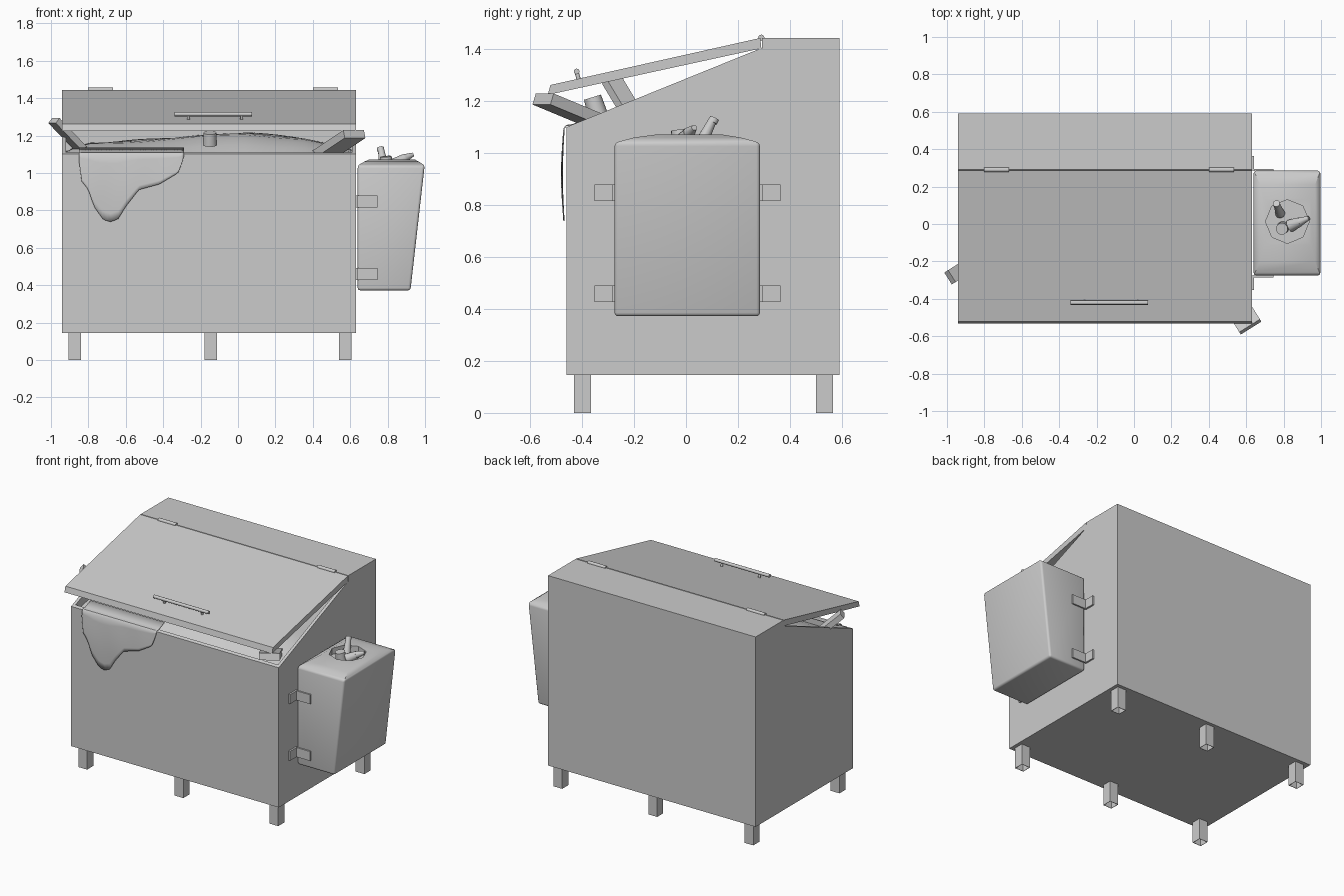
import bpy, bmesh, math
from mathutils import Vector, Matrix

if "Cube" in bpy.data.objects:
    bpy.data.objects.remove(bpy.data.objects["Cube"])


def make(name, verts, faces, smooth=False):
    me = bpy.data.meshes.new(name)
    me.from_pydata(verts, [], faces)
    bm = bmesh.new()
    bm.from_mesh(me)
    bmesh.ops.recalc_face_normals(bm, faces=bm.faces)
    bm.to_mesh(me)
    bm.free()
    ob = bpy.data.objects.new(name, me)
    bpy.context.collection.objects.link(ob)
    if smooth:
        shade(ob, 40)
    return ob


def activate(ob):
    bpy.ops.object.select_all(action='DESELECT')
    ob.select_set(True)
    bpy.context.view_layer.objects.active = ob


def shade(ob, angle):
    activate(ob)
    bpy.ops.object.shade_smooth_by_angle(angle=math.radians(angle))


def loft(name, rings, caps=True, smooth=False):
    n = len(rings[0])
    verts = [v for r in rings for v in r]
    faces = [(k * n + i, k * n + (i + 1) % n, (k + 1) * n + (i + 1) % n, (k + 1) * n + i)
             for k in range(len(rings) - 1) for i in range(n)]
    if caps:
        faces += [tuple(range(n)), tuple(range((len(rings) - 1) * n, len(rings) * n))]
    return make(name, verts, faces, smooth)


def prism(name, profile, x0, x1):
    return loft(name, [[(x, y, z) for y, z in profile] for x in (x0, x1)])


def box(name, x0, x1, y0, y1, z0, z1):
    return prism(name, [(y0, z0), (y1, z0), (y1, z1), (y0, z1)], x0, x1)


def rod(name, a, b, r0, r1, sides=12):
    a, b = Vector(a), Vector(b)
    q = (b - a).to_track_quat('Z', 'Y')
    rings = [[p + q @ Vector((r * math.cos(t * math.tau / sides), r * math.sin(t * math.tau / sides), 0))
              for t in range(sides)] for p, r in ((a, r0), (b, r1))]
    return loft(name, rings, smooth=sides > 8)


def grid(name, rows, smooth=True):
    n = len(rows[0])
    faces = [(r * n + c, r * n + c + 1, (r + 1) * n + c + 1, (r + 1) * n + c)
             for r in range(len(rows) - 1) for c in range(n - 1)]
    return make(name, [v for r in rows for v in r], faces, smooth)


def cut(ob, cutter):
    m = ob.modifiers.new("cut", 'BOOLEAN')
    m.operation, m.solver, m.object = 'DIFFERENCE', 'EXACT', cutter
    activate(ob)
    bpy.ops.object.modifier_apply(modifier="cut")
    bpy.data.objects.remove(cutter)


def lerp(pts, x):
    for (a, za), (b, zb) in zip(pts, pts[1:]):
        if x <= b:
            return za + (zb - za) * (x - a) / (b - a)
    return pts[-1][1]


L, R = -0.94, 0.63

# Hollow bin with sloped mouth
body = prism("bin_body", [(-0.46, 0.145), (0.59, 0.145), (0.59, 1.402), (0.285, 1.402), (-0.46, 1.10)], L, R)
cut(body, prism("cutter", [(-0.44, 0.17), (0.57, 0.17), (0.57, 1.385), (0.27, 1.385), (0.27, 1.5), (-0.44, 1.5)],
                L + 0.02, R - 0.02))

# Fixed rear top and propped lid
box("rear_top", L, R, 0.292, 0.59, 1.402, 1.443)
prism("lid", [(0.286, 1.443), (0.29, 1.403), (-0.532, 1.224), (-0.522, 1.262)], L, R)

# Hinge barrels
for x in (-0.735, 0.468):
    rod("hinge", (x - 0.067, 0.29, 1.444), (x + 0.067, 0.29, 1.444), 0.012, 0.012)

# Lid handle
rod("handle_bar", (-0.34, -0.421, 1.314), (0.075, -0.421, 1.314), 0.011, 0.011)
for x in (-0.265, 0.02):
    rod("handle_post", (x, -0.412, 1.28), (x, -0.421, 1.312), 0.008, 0.008)

# Six open square tube legs
for x in (-0.872, -0.145, 0.573):
    for y in (-0.398, 0.533):
        h = 0.033
        sq = [(x - h, y - h), (x + h, y - h), (x + h, y + h), (x - h, y + h)]
        leg = loft("leg", [[(a, b, z) for a, b in sq] for z in (0, 0.146)], caps=False)
        s = leg.modifiers.new("wall", 'SOLIDIFY')
        s.thickness = 0.004

# Heap of contents inside the bin
crest = [(-0.92, 1.11), (-0.82, 1.155), (-0.3, 1.19), (0.05, 1.215), (0.35, 1.185), (0.61, 1.12)]
rows = []
for j in range(15):
    y = -0.44 + 1.01 * j / 14
    k = math.sin(min(1, (y + 0.44) / 0.36) * math.pi / 2)
    row = []
    for i in range(25):
        x = -0.92 + 1.53 * i / 24
        row.append((x, y, 1.06 + (lerp(crest, x) - 1.06) * k + 0.006 * math.sin(9 * x) * math.sin(8 * y) * k))
    rows.append(row)
grid("contents_heap", rows)
rod("loose_can", (-0.15, -0.34, 1.15), (-0.15, -0.36, 1.215), 0.038, 0.034)


# Boards sticking out of the mouth
def board(name, end, direction, width, thick, length):
    d = Vector(direction).normalized()
    side = d.cross(Vector((0, 0, 1))).normalized()
    up = side.cross(d)
    e = Vector(end)
    ring = [side * (sx * width / 2) + up * (sz * thick / 2) for sx, sz in ((-1, -1), (1, -1), (1, 1), (-1, 1))]
    return loft(name, [[e + v for v in ring], [e + d * length + v for v in ring]])


board("right_board", (0.622, -0.55, 1.208), (-1.5, 2.4, -1), 0.13, 0.045, 0.42)
board("left_board", (-0.984, -0.285, 1.28), (0.95, 0.6, -1), 0.075, 0.036, 0.32)

# Cloth hanging over the front rim
hem = [(-0.85, 1.06), (-0.84, 0.96), (-0.80, 0.91), (-0.77, 0.82), (-0.72, 0.75), (-0.68, 0.738), (-0.64, 0.755),
       (-0.60, 0.82), (-0.53, 0.91), (-0.42, 0.94), (-0.32, 1.0), (-0.30, 1.05), (-0.29, 1.085)]
rows = []
for i in range(41):
    x = -0.85 + 0.56 * i / 40
    zb = lerp(hem, x)
    row = [(x, -0.38, 1.135), (x, -0.435, 1.112), (x, -0.462, 1.108)]
    for j in range(9):
        z = 1.095 + (zb - 1.095) * j / 8
        d = (1.095 - z) / 0.36
        row.append((x, -0.472 - 0.008 * math.sin(d * math.pi) - 0.004 * math.sin(x * 30) * d * (1 - d), z))
    rows.append(row)
cloth = grid("hanging_cloth", rows)
cloth.modifiers.new("thickness", 'SOLIDIFY').thickness = 0.005

# Tapered side container with octagonal opening
rings = []
for z, x0, x1, y0, y1 in ((0.372, 0.64, 0.922, -0.275, 0.285), (1.04, 0.64, 0.998, -0.275, 0.285),
                          (1.06, 0.675, 0.968, -0.2, 0.21), (1.072, 0.70, 0.945, -0.11, 0.135)):
    rings.append([(x0, y0, z), (x1, y0, z), (x1, y1, z), (x0, y1, z)])
tank = loft("side_container", rings)
b = tank.modifiers.new("round", 'BEVEL')
b.width, b.segments, b.limit_method, b.angle_limit = 0.014, 3, 'ANGLE', math.radians(40)
activate(tank)
bpy.ops.object.modifier_apply(modifier="round")
cut(tank, rod("cutter", (0.82, 0.013, 1.03), (0.82, 0.013, 1.2), 0.117, 0.117, 8))
shade(tank, 30)

# Bottles and can in the side container
rod("bottle_neck", (0.782, 0.055, 1.03), (0.763, 0.105, 1.132), 0.026, 0.016)
rod("bottle_lip", (0.764, 0.102, 1.118), (0.761, 0.110, 1.134), 0.019, 0.019)
rod("tilted_bottle", (0.835, -0.01, 1.045), (0.89, 0.013, 1.078), 0.034, 0.024)
rod("tilted_bottle_neck", (0.885, 0.011, 1.076), (0.935, 0.032, 1.098), 0.024, 0.011)
rod("small_can", (0.795, -0.02, 1.03), (0.79, -0.026, 1.088), 0.034, 0.032)

# L-shaped brackets holding the container
for z in (0.459, 0.847):
    for s, edge in ((-1, -0.275), (1, 0.285)):
        ys = sorted((edge, edge + s * 0.078))
        box("bracket_wall_plate", 0.628, 0.642, ys[0], ys[1], z - 0.032, z + 0.032)
        ys = sorted((edge - s * 0.002, edge + s * 0.01))
        box("bracket_side_plate", 0.64, 0.745, ys[0], ys[1], z - 0.032, z + 0.032)
